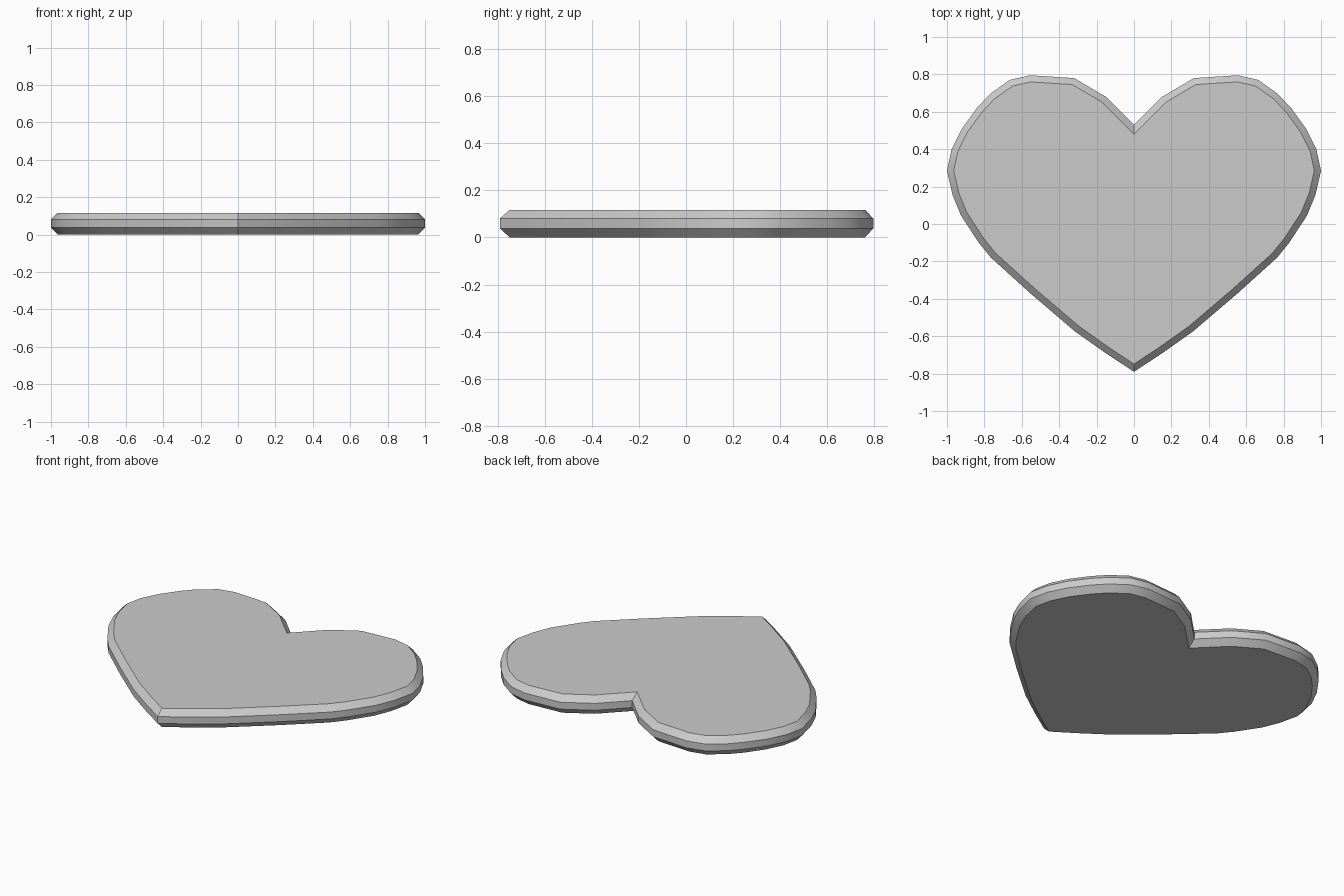
import bpy, bmesh, math
from mathutils import Vector

if "Cube" in bpy.data.objects:
    bpy.data.objects.remove(bpy.data.objects["Cube"])

# Right half of the heart outline, from notch to tip
half = [(0, .53), (.15, .68), (.32, .78), (.555, .795), (.665, .77), (.77, .695),
        (.84, .62), (.92, .51), (.975, .40), (1, .285), (.97, .155), (.925, .045),
        (.83, -.10), (.765, -.18), (.555, -.37), (.315, -.575), (.145, -.695), (0, -.79)]
outline = [Vector(p) for p in half + [(-x, y) for x, y in half[-2:0:-1]]]
outline.reverse()  # counter-clockwise


def inset(points, d):
    """Move a counter-clockwise loop inwards by d with mitred corners."""
    result = []
    for i, p in enumerate(points):
        a = (p - points[i - 1]).normalized()
        b = (points[(i + 1) % len(points)] - p).normalized()
        na, nb = Vector((-a.y, a.x)), Vector((-b.y, b.x))
        result.append(p + (na + nb) * d / (1 + na.dot(nb)))
    return result


# Heart plate: stacked rings give the chamfered rim
inner = inset(outline, .035)
bm = bmesh.new()
rings = [[bm.verts.new((p.x, p.y, z)) for p in loop]
         for loop, z in ((inner, 0), (outline, .038), (outline, .081), (inner, .117))]
for low, high in zip(rings, rings[1:]):
    for i in range(len(low)):
        j = (i + 1) % len(low)
        bm.faces.new((low[i], low[j], high[j], high[i]))
bm.faces.new(rings[0][::-1])
bm.faces.new(rings[-1])
mesh = bpy.data.meshes.new("heart_plate")
bm.to_mesh(mesh)
bm.free()

heart = bpy.data.objects.new("heart_plate", mesh)
bpy.context.collection.objects.link(heart)
bpy.context.view_layer.objects.active = heart
heart.select_set(True)
bpy.ops.object.shade_smooth_by_angle(angle=math.radians(30))
